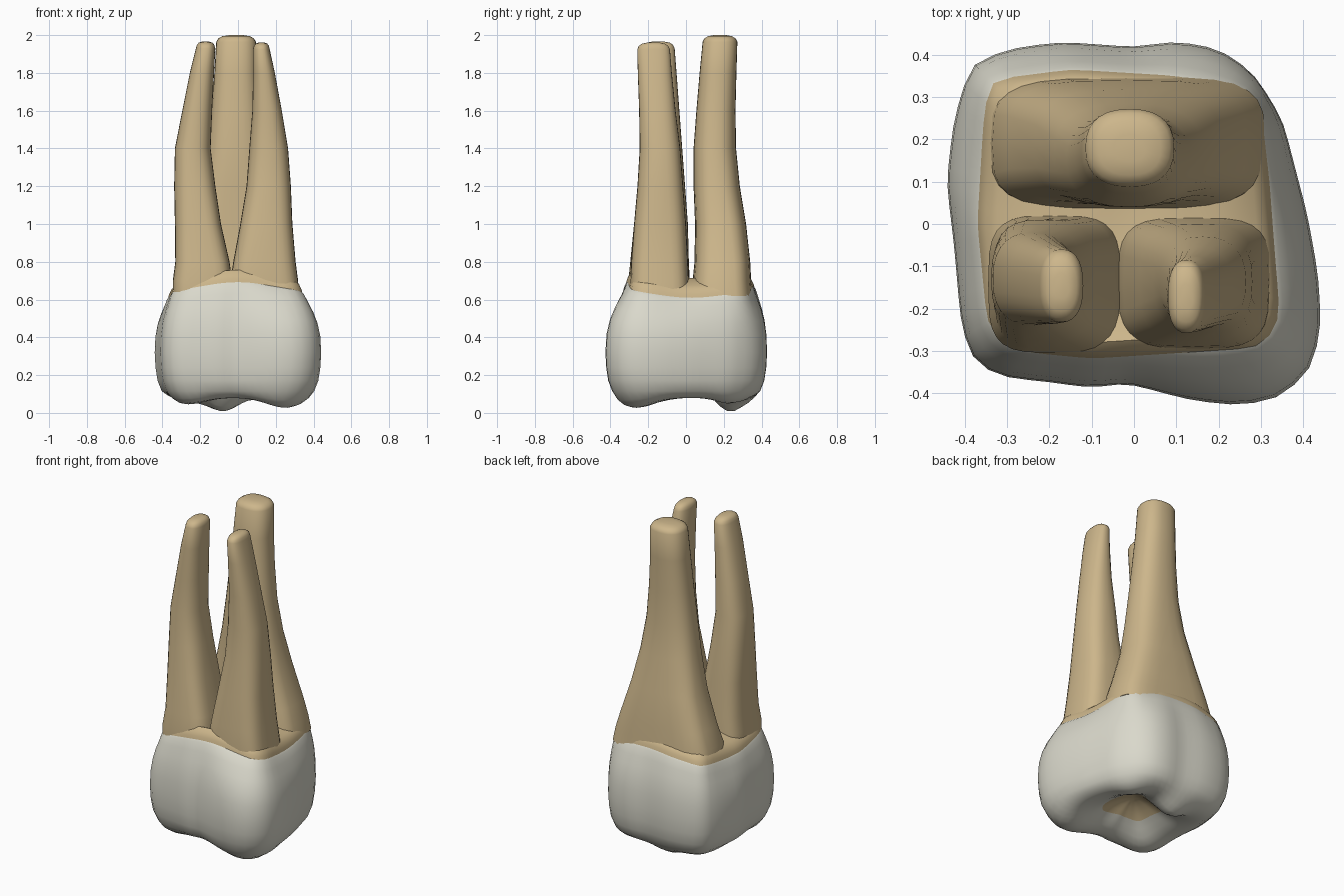
import bpy, bmesh, math
from math import sin, cos, pi, exp

if "Cube" in bpy.data.objects:
    bpy.data.objects.remove(bpy.data.objects["Cube"])

N = 64


def material(name, rgb):
    m = bpy.data.materials.new(name)
    m.diffuse_color = (*rgb, 1)
    m.use_nodes = True
    m.node_tree.nodes["Principled BSDF"].inputs["Base Color"].default_value = m.diffuse_color
    return m


enamel = material("enamel_white", (0.70, 0.69, 0.60))
dentine = material("root_tan", (0.61, 0.47, 0.26))


def loft(name, rings, mats, rule=None, cap_start=False, cap_end=False):
    """Skin a stack of closed rings; rule(ring index) gives the material."""
    bm = bmesh.new()
    vs = [[bm.verts.new(p) for p in r] for r in rings]
    for k in range(len(vs) - 1):
        a, b = vs[k], vs[k + 1]
        n = len(a)
        for i in range(n):
            j = (i + 1) % n
            f = bm.faces.new((a[i], a[j], b[j], b[i]))
            f.material_index = rule(k) if rule else 0
    for flag, ring in ((cap_start, vs[0]), (cap_end, vs[-1])):
        if flag:
            f = bm.faces.new(ring)
            f.material_index = rule(len(vs)) if rule else 0
    bmesh.ops.recalc_face_normals(bm, faces=bm.faces)
    me = bpy.data.meshes.new(name)
    bm.to_mesh(me)
    bm.free()
    for m in mats:
        me.materials.append(m)
    ob = bpy.data.objects.new(name, me)
    bpy.context.collection.objects.link(ob)
    bpy.ops.object.select_all(action='DESELECT')
    ob.select_set(True)
    bpy.context.view_layer.objects.active = ob
    bpy.ops.object.shade_smooth_by_angle(angle=math.radians(50))
    return ob


def radii(points):
    """Distance from the centre to an outline polygon at N even angles."""
    out = []
    for i in range(N):
        a = 2 * pi * i / N
        dx, dy = cos(a), sin(a)
        best = 0
        for k, (x0, y0) in enumerate(points):
            x1, y1 = points[(k + 1) % len(points)]
            ex, ey = x1 - x0, y1 - y0
            den = dx * ey - dy * ex
            if abs(den) > 1e-9:
                t = (x0 * ey - y0 * ex) / den
                u = (x0 * dy - y0 * dx) / den
                if t > 0 and -1e-6 <= u <= 1 + 1e-6:
                    best = max(best, t)
        out.append(best)
    return [(out[i - 1] + 4 * out[i] + out[(i + 1) % N]) / 6 for i in range(N)]


# Widest outline of the crown and narrower outline of its neck
WIDE = radii([(-.385, .38), (-.29, .415), (-.17, .43), (0, .418), (.1, .432), (.2, .415),
              (.28, .36), (.35, .25), (.41, .02), (.435, -.12), (.442, -.25), (.42, -.34),
              (.35, -.41), (.25, -.43), (.13, -.415), (-.02, -.375), (-.1, -.388),
              (-.2, -.373), (-.33, -.36), (-.39, -.31), (-.41, -.22), (-.425, -.05),
              (-.443, .1), (-.425, .25)])
NECK = radii([(-.34, .34), (-.15, .365), (.1, .35), (.27, .315), (.30, .27), (.32, .1),
              (.335, -.1), (.345, -.22), (.31, -.29), (.1, -.305), (-.1, -.318),
              (-.28, -.30), (-.345, -.25), (-.37, 0), (-.355, .25)])
ANG = [2 * pi * i / N for i in range(N)]


def neck_z(a):
    return 0.645 - 0.035 * cos(2 * a) - 0.012 * sin(a)


def chew_z(x, y, s):
    """Height of the chewing surface: hollow centre, raised rim, cusps."""
    t = min(1, s / 0.68)
    t = t * t * (3 - 2 * t)
    z = 0.19 - 0.11 * t
    for cx, cy, h, w in ((.24, -.25, .055, .13), (-.25, -.21, .035, .12),
                         (-.08, .21, .088, .11), (.2, .22, .03, .1), (-.27, .24, .02, .1)):
        z -= h * exp(-((x - cx) ** 2 + (y - cy) ** 2) / (w * w))
    return max(0, z)


# Crown: side wall rings, then rings across the chewing surface
rings = []
for u, t in ((0, 0), (.03, .10), (.16, .32), (.32, .58), (.5, .80), (.72, .95), (1, 1)):
    rings.append([((n + (w - n) * t) * cos(a), (n + (w - n) * t) * sin(a),
                   neck_z(a) + (.32 - neck_z(a)) * u) for a, n, w in zip(ANG, NECK, WIDE)])
for z, s in ((.24, .99), (.17, .965), (.115, .915)):
    rings.append([(w * s * cos(a), w * s * sin(a), z) for a, w in zip(ANG, WIDE)])
wall = len(rings)
for s in (.85, .77, .69, .6, .51, .42, .33, .25, .17, .09, .03):
    ring = []
    for a, w in zip(ANG, WIDE):
        x, y = w * s * cos(a), w * s * sin(a)
        ring.append((x, y, chew_z(x, y, s) + (.015 if s > .8 else 0)))
    rings.append(ring)
loft("crown", rings, [enamel, dentine], lambda k: 1 if k >= wall + 6 else 0, cap_end=True)

# Short trunk between the neck line and the root split
rings = [[(n * s * cos(a), n * s * sin(a), neck_z(a) + h) for a, n in zip(ANG, NECK)]
         for s, h in ((1, 0), (.985, .02), (.95, .045), (.88, .065))]
rings.append([(n * .6 * cos(a), n * .6 * sin(a), .715) for a, n in zip(ANG, NECK)])
loft("root_trunk", rings, [dentine], cap_end=True)


def root(name, sections):
    """Tapering root from (z, x min, x max, y min, y max) sections."""
    rings = []
    for z, x0, x1, y0, y1 in sections:
        p = 2 / (2.4 + 1.3 * max(0, min(1, (1.3 - z) / .6)))
        cx, cy, hx, hy = (x0 + x1) / 2, (y0 + y1) / 2, (x1 - x0) / 2, (y1 - y0) / 2
        ring = []
        for i in range(28):
            a = 2 * pi * i / 28
            c, s = cos(a), sin(a)
            ring.append((cx + hx * math.copysign(abs(c) ** p, c),
                         cy + hy * math.copysign(abs(s) ** p, s), z))
        rings.append(ring)
    # rounded blunt tip
    z, x0, x1, y0, y1 = sections[-1]
    cx, cy = (x0 + x1) / 2, (y0 + y1) / 2
    for s, h in ((.9, .018), (.7, .03), (.35, .036)):
        rings.append([(cx + (x - cx) * s, cy + (y - cy) * s, z + h) for x, y, _ in rings[len(sections) - 1]])
    loft(name, rings, [dentine], cap_start=True, cap_end=True)


root("front_left_root", [
    (.62, -.345, -.03, -.305, .02), (.70, -.345, -.03, -.305, .02),
    (.80, -.332, -.045, -.295, .015), (1.0, -.334, -.09, -.275, .01),
    (1.2, -.338, -.12, -.255, -.005), (1.4, -.334, -.145, -.24, -.02),
    (1.6, -.295, -.137, -.237, -.035), (1.8, -.255, -.127, -.236, -.05),
    (1.93, -.223, -.12, -.232, -.06)])
root("front_right_root", [
    (.62, -.04, .325, -.295, .02), (.70, -.04, .318, -.295, .015),
    (.80, -.025, .305, -.29, .01), (1.0, .012, .288, -.275, 0),
    (1.2, .045, .28, -.257, -.015), (1.4, .06, .265, -.245, -.03),
    (1.6, .076, .232, -.248, -.055), (1.8, .08, .195, -.255, -.075),
    (1.925, .08, .168, -.258, -.085)])
root("back_root", [
    (.62, -.345, .31, .035, .352), (.70, -.335, .295, .035, .345),
    (.80, -.30, .265, .045, .34), (1.0, -.235, .205, .048, .318),
    (1.2, -.19, .165, .04, .285), (1.4, -.16, .135, .04, .265),
    (1.6, -.14, .115, .055, .262), (1.8, -.125, .1, .072, .267),
    (1.964, -.115, .095, .088, .272)])
